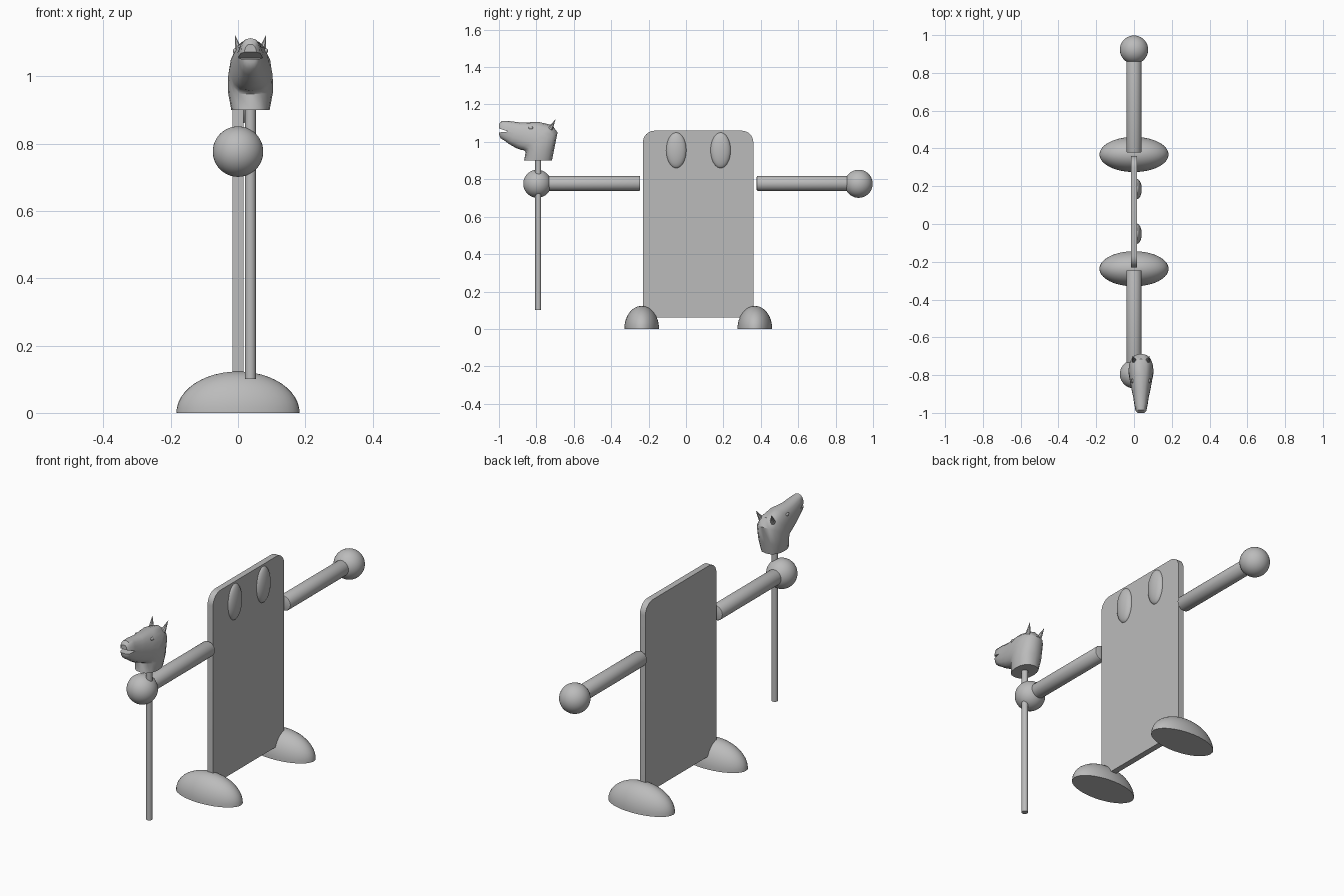
import bpy, bmesh, math
from mathutils import Matrix, Vector

if "Cube" in bpy.data.objects:
    bpy.data.objects.remove(bpy.data.objects["Cube"])

grey = bpy.data.materials.new("plain grey")
grey.diffuse_color = (0.5, 0.5, 0.5, 1)
grey.use_nodes = True
grey.node_tree.nodes["Principled BSDF"].inputs["Base Color"].default_value = grey.diffuse_color


def finish(name, bm, smooth=True):
    bmesh.ops.recalc_face_normals(bm, faces=bm.faces)
    mesh = bpy.data.meshes.new(name)
    bm.to_mesh(mesh)
    bm.free()
    mesh.materials.append(grey)
    ob = bpy.data.objects.new(name, mesh)
    bpy.context.collection.objects.link(ob)
    bpy.ops.object.select_all(action='DESELECT')
    ob.select_set(True)
    bpy.context.view_layer.objects.active = ob
    if smooth:
        bpy.ops.object.shade_smooth_by_angle(angle=math.radians(40))
    return ob


def ellipsoid(name, centre, radii, cut=None):
    """Ellipsoid; cut is an optional direction whose negative half is removed."""
    bm = bmesh.new()
    bmesh.ops.create_uvsphere(bm, u_segments=40, v_segments=24, radius=1)
    if cut:
        geom = bm.verts[:] + bm.edges[:] + bm.faces[:]
        res = bmesh.ops.bisect_plane(bm, geom=geom, plane_co=(0, 0, 0), dist=1e-5,
                                     plane_no=cut, clear_inner=True)
        edges = [e for e in bm.edges if e.is_boundary]
        bmesh.ops.holes_fill(bm, edges=edges)
    bmesh.ops.transform(bm, verts=bm.verts,
                        matrix=Matrix.Translation(centre) @ Matrix.Diagonal((*radii, 1)))
    return finish(name, bm)


def rod(name, a, b, radius, bevel=0.0):
    a, b = Vector(a), Vector(b)
    bm = bmesh.new()
    bmesh.ops.create_cone(bm, cap_ends=True, segments=32, radius1=radius,
                          radius2=radius, depth=(b - a).length)
    if bevel:
        rims = [e for e in bm.edges if any(len(f.verts) > 4 for f in e.link_faces)]
        bmesh.ops.bevel(bm, geom=rims, offset=bevel, segments=2, affect='EDGES', profile=0.5)
    turn = (b - a).to_track_quat('Z', 'Y').to_matrix().to_4x4()
    bmesh.ops.transform(bm, verts=bm.verts, matrix=Matrix.Translation((a + b) / 2) @ turn)
    return finish(name, bm)


def prism(name, outline, x0, x1, smooth=True):
    """Extrude a (y, z) outline from x0 to x1."""
    bm = bmesh.new()
    face = bm.faces.new([bm.verts.new((x0, y, z)) for y, z in outline])
    ext = bmesh.ops.extrude_face_region(bm, geom=[face])
    bmesh.ops.translate(bm, vec=(x1 - x0, 0, 0),
                        verts=[v for v in ext["geom"] if isinstance(v, bmesh.types.BMVert)])
    return finish(name, bm, smooth)


# Body slab with rounded top corners
Y0, Y1, Z0, Z1, R = -0.23, 0.36, 0.06, 1.06, 0.062
outline = [(Y0, Z0), (Y1, Z0)]
for cy, start in ((Y1 - R, 0), (Y0 + R, 90)):
    for i in range(9):
        t = math.radians(start + i * 90 / 8)
        outline.append((cy + R * math.cos(t), Z1 - R + R * math.sin(t)))
prism("body", outline, -0.016, 0.016)

# Eyes, feet, arms and hands
for side, ye, yf in (("near", -0.052, -0.237), ("far", 0.185, 0.368)):
    ellipsoid("eye_" + side, (0.014, ye, 0.955), (0.027, 0.054, 0.095), cut=(1, 0, 0))
    ellipsoid("foot_" + side, (0, yf, 0), (0.183, 0.093, 0.123), cut=(0, 0, 1))
for side, ya, yh in (("near", -0.245, -0.795), ("far", 0.378, 0.923)):
    rod("arm_" + side, (0, ya, 0.778), (0, yh, 0.778), 0.04, bevel=0.006)
    ellipsoid("hand_" + side, (0, yh, 0.776), (0.075, 0.075, 0.075))

# Stick held in the near hand
CX = 0.037
rod("stick", (CX, -0.79, 0.10), (CX, -0.79, 0.97), 0.016)

# Horse head: loft of (back y, z, front y, z, half width) rings from neck to nose
rings = [(-0.717, 0.900, -0.866, 0.900, 0.057), (-0.705, 0.960, -0.857, 0.947, 0.067),
         (-0.687, 1.050, -0.866, 0.955, 0.066), (-0.715, 1.090, -0.882, 0.957, 0.062),
         (-0.790, 1.107, -0.910, 0.968, 0.054), (-0.880, 1.103, -0.945, 0.988, 0.042),
         (-0.950, 1.112, -0.965, 1.003, 0.035), (-0.985, 1.113, -0.992, 1.020, 0.029),
         (-1.000, 1.095, -1.000, 1.040, 0.018)]
N = 16
bm = bmesh.new()
loops = []
for yb, zb, yf, zf, w in rings:
    loop = []
    for i in range(N):
        t = 2 * math.pi * i / N
        c, s = math.cos(t), math.sin(t)
        k = (1 + c) / 2
        x = CX + w * math.copysign(abs(s) ** 0.75, s)
        loop.append(bm.verts.new((x, yf + (yb - yf) * k, zf + (zb - zf) * k)))
    loops.append(loop)
for a, b in zip(loops, loops[1:]):
    for i in range(N):
        j = (i + 1) % N
        bm.faces.new((a[i], a[j], b[j], b[i]))
bm.faces.new(loops[0])
bm.faces.new(loops[-1])
head = finish("horse_head", bm)

# Open mouth cut out of the muzzle
mouth = prism("mouth_cutter", [(-0.95, 1.055), (-1.03, 1.082), (-1.03, 1.048)], -0.1, 0.2, False)
mouth.hide_render = True
mouth.hide_set(True)
cut = head.modifiers.new("mouth", 'BOOLEAN')
cut.operation = 'DIFFERENCE'
cut.object = mouth

# Pointed ears and small horse eyes
for side, s in (("left", -1), ("right", 1)):
    bm = bmesh.new()
    bmesh.ops.create_cone(bm, cap_ends=True, segments=8, radius1=1, radius2=0, depth=1)
    base, tip = Vector((CX + s * 0.034, -0.725, 1.07)), Vector((CX + s * 0.046, -0.697, 1.122))
    turn = (tip - base).to_track_quat('Z', 'Y').to_matrix().to_4x4()
    size = Matrix.Diagonal((0.014, 0.014, (tip - base).length, 1))
    bmesh.ops.transform(bm, verts=bm.verts,
                        matrix=Matrix.Translation((base + tip) / 2) @ turn @ size)
    finish("ear_" + side, bm)
    ellipsoid("horse_eye_" + side, (CX + s * 0.046, -0.83, 1.075), (0.006, 0.012, 0.008))
